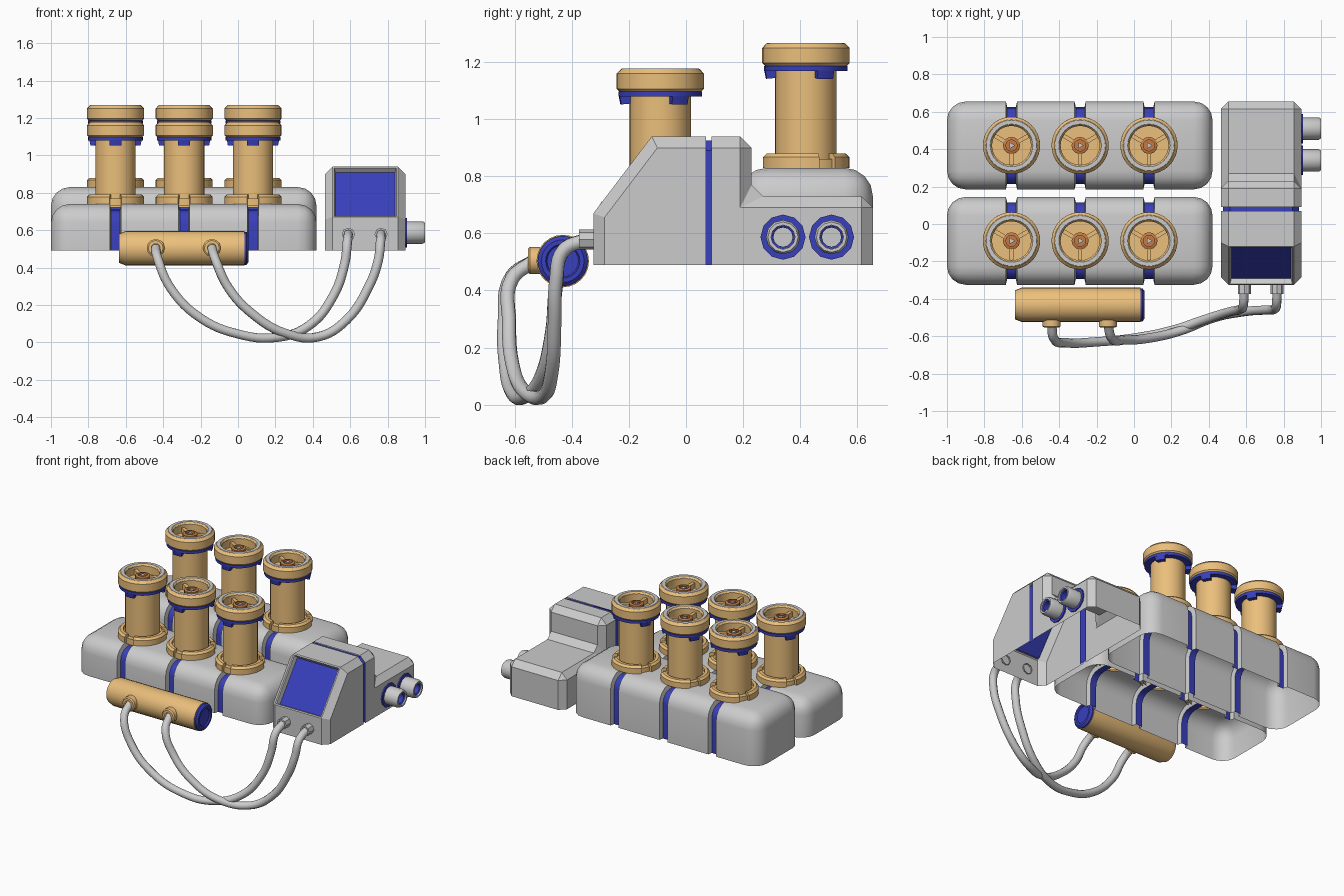
import bpy, bmesh
from math import radians, cos, sin, pi
from mathutils import Matrix, Vector

if "Cube" in bpy.data.objects:
    bpy.data.objects.remove(bpy.data.objects["Cube"])


def material(name, rgb):
    m = bpy.data.materials.new(name)
    m.diffuse_color = (*rgb, 1)
    m.use_nodes = True
    m.node_tree.nodes["Principled BSDF"].inputs["Base Color"].default_value = m.diffuse_color
    return m


TAN = material("tan", (0.83, 0.52, 0.2))
BLUE = material("blue", (0.04, 0.05, 0.5))
RUST = material("rust", (0.55, 0.2, 0.06))
TO_X = Matrix.Rotation(pi / 2, 4, 'Y')
TO_FRONT = Matrix.Rotation(pi / 2, 4, 'X')


def finish(bm, name, mats=(), angle=35):
    me = bpy.data.meshes.new(name)
    bm.to_mesh(me)
    bm.free()
    for m in mats:
        me.materials.append(m)
    me.shade_smooth()
    me.set_sharp_from_angle(angle=radians(angle))
    ob = bpy.data.objects.new(name, me)
    bpy.context.collection.objects.link(ob)
    return ob


def lathe(name, pts, loc, mat=None, n=32, rot=None, arc=None, closed=False):
    """Turn an (r, z) profile; arc=(start, end) degrees gives a capped sector."""
    bm = bmesh.new()
    a0, a1 = arc or (0, 360)
    steps = n + 1 if arc else n
    rows = []
    for i in range(steps):
        a = radians(a0 + (a1 - a0) * i / n)
        rows.append([bm.verts.new((r * cos(a), r * sin(a), z)) for r, z in pts])
    k = len(pts)
    for i in range(n):
        p, q = rows[i], rows[(i + 1) % steps]
        for j in range(k if closed else k - 1):
            bm.faces.new((p[j], q[j], q[(j + 1) % k], p[(j + 1) % k]))
    if arc:
        bm.faces.new(rows[0])
        bm.faces.new(rows[-1])
    bmesh.ops.remove_doubles(bm, verts=bm.verts, dist=1e-5)
    bmesh.ops.recalc_face_normals(bm, faces=bm.faces)
    bm.transform(Matrix.Translation(loc) @ (rot or Matrix()))
    return finish(bm, name, [mat] if mat else [])


def prism(pts, x0, x1):
    """Extrude a (y, z) side profile along x."""
    bm = bmesh.new()
    a = [bm.verts.new((x0, y, z)) for y, z in pts]
    b = [bm.verts.new((x1, y, z)) for y, z in pts]
    bm.faces.new(a)
    bm.faces.new(b)
    for i in range(len(pts)):
        j = (i + 1) % len(pts)
        bm.faces.new((a[i], a[j], b[j], b[i]))
    bmesh.ops.recalc_face_normals(bm, faces=bm.faces)
    return bm


def on_plane(item, axis, value):
    return all(abs(v.co[axis] - value) < 1e-4 for v in item.verts)


def bevel(bm, edges, width, seg=1):
    bmesh.ops.bevel(bm, geom=edges, offset=width, offset_type='OFFSET',
                    segments=seg, profile=0.5, affect='EDGES', clamp_overlap=True)


def open_up(bm, planes):
    gone = [f for f in bm.faces if any(on_plane(f, a, v) for a, v in planes)]
    bmesh.ops.delete(bm, geom=gone, context='FACES')


COLS = (-0.655, -0.288, 0.08)
BASE = 0.49


# Rounded, open-bottomed block with blue grooves
def block(name, y, top):
    bm = prism([(y - .235, BASE), (y - .235, top), (y + .235, top), (y + .235, BASE)], -1, .42)
    bevel(bm, [e for e in bm.edges if not on_plane(e, 2, BASE)], .1, 4)
    open_up(bm, [(2, BASE)])
    for c in COLS:
        for x in (c - .03, c + .03):
            bmesh.ops.bisect_plane(bm, geom=bm.verts[:] + bm.edges[:] + bm.faces[:],
                                   plane_co=(x, 0, 0), plane_no=(1, 0, 0))
    groove = [f for f in bm.faces
              if any(abs(f.calc_center_median().x - c) < .02 for c in COLS)]
    bmesh.ops.inset_region(bm, faces=groove, thickness=.007, depth=-.03,
                           use_even_offset=True, use_boundary=False)
    for f in groove:
        f.material_index = 1
    finish(bm, name, [None, BLUE])


# Column: collar, tube, clipped ring, cup-shaped head with hub
def column(row, i, x, y, z):
    loc, tag = (x, y, z), f"{row}_{i + 1}"
    lathe("tube_" + tag, [(.108, -.02), (.108, .37)], loc, TAN)
    lathe("collar_base_" + tag, [(.138, -.01), (.138, .03), (.108, .03)], loc, TAN)
    h = .357
    lathe("head_" + tag, [(.1, h), (.143, h), (.153, h + .01), (.153, h + .063), (.138, h + .079),
                          (.112, h + .079), (.105, h + .07), (.105, h + .015), (0, h + .015)], loc, TAN)
    lathe("rim_" + tag, [(.137, h + .078), (.135, h + .081), (.114, h + .081), (.104, h + .068)], loc)
    lathe("seal_ring_" + tag, [(.1, h), (.146, h), (.146, h - .018), (.1, h - .018)], loc, BLUE)
    lathe("hub_" + tag, [(.046, h + .015), (.046, h + .055), (.036, h + .06),
                         (.03, h + .06), (.03, h + .04), (0, h + .04)], loc, RUST, 12)
    lathe("hub_pin_" + tag, [(.02, h + .04), (.02, h + .058), (0, h + .058)], loc, None, 3)
    for k, a in enumerate((-90, 30, 150)):
        lathe(f"collar_part_{tag}_{k}", [(.12, 0), (.153, 0), (.153, .037), (.14, .05), (.12, .05)],
              loc, TAN, 10, arc=(a + 12, a + 108), closed=True)
        lathe(f"clip_{tag}_{k}", [(.106, h - .042), (.14, h - .045), (.146, h - .016), (.106, h - .016)],
              loc, BLUE, 4, arc=(a - 13, a + 13), closed=True)
        bm = bmesh.new()
        bmesh.ops.create_cube(bm, size=1)
        bm.transform(Matrix.Translation(loc) @ Matrix.Rotation(radians(a), 4, 'Z')
                     @ Matrix.Translation((.073, 0, h + .032)) @ Matrix.Diagonal((.07, .022, .036, 1)))
        finish(bm, f"spoke_{tag}_{k}", [TAN])


for row, y, top in (("front", -.09, .74), ("back", .42, .83)):
    block(row + "_block", y, top)
    for i, x in enumerate(COLS):
        column(row, i, x, y, top)

# Control box: front shell with recessed sloping screen
X0, X1 = .465, .895
bm = prism([(-.325, BASE), (-.325, .67), (-.12, .94), (.07, .94), (.07, BASE)], X0, X1)
bevel(bm, [e for e in bm.edges if (on_plane(e, 0, X0) or on_plane(e, 0, X1))
           and not on_plane(e, 2, BASE) and not on_plane(e, 1, .07)], .04)
open_up(bm, [(2, BASE), (1, .07)])
slope = max(bm.faces, key=lambda f: f.normal.dot(Vector((0, -.8, .6))))
bmesh.ops.inset_region(bm, faces=[slope], thickness=.012, depth=0)
bmesh.ops.inset_region(bm, faces=[slope], thickness=.01, depth=-.03)
slope.material_index = 1
finish(bm, "control_box_front", [None, BLUE], 20)

# Control box: rear shell with low extension
bm = prism([(.09, BASE), (.09, .94), (.23, .94), (.23, .73), (.655, .73), (.655, BASE)], X0, X1)
bevel(bm, [e for e in bm.edges if not on_plane(e, 2, BASE) and not on_plane(e, 1, .09)], .04)
open_up(bm, [(2, BASE), (1, .09)])
finish(bm, "control_box_rear", angle=20)

# Blue seam between the shells
bm = prism([(.05, BASE), (.05, .925), (.11, .925), (.11, BASE)], X0 + .012, X1 - .012)
bevel(bm, [e for e in bm.edges if abs(e.verts[0].co.y - e.verts[1].co.y) > .01
           and not on_plane(e, 2, BASE)], .035)
open_up(bm, [(2, BASE), (1, .05), (1, .11)])
finish(bm, "control_box_seam", [BLUE], 20)

# Side ports
for i, y in enumerate((.34, .51)):
    loc = (.895, y, .587)
    lathe(f"port_{i}", [(.06, -.01), (.06, .092), (.053, .105), (.042, .105), (.042, .05), (0, .05)],
          loc, None, 12, TO_X)
    lathe(f"port_collar_{i}", [(.079, -.01), (.079, .008), (.058, .008)], loc, BLUE, 12, TO_X)
    lathe(f"port_lining_{i}", [(.0415, .095), (.034, .09), (.034, .052)], loc, BLUE, 12, TO_X)

# Horizontal canister with blue end cap
can = (0, -.432, .503)
lathe("canister", [(0, -.635), (.078, -.635), (.092, -.6), (.092, .035), (0, .035)], can, TAN, 24, TO_X)
lathe("canister_cap", [(.088, .03), (.088, .045), (.075, .056), (.06, .056), (.055, .048), (0, .048)],
      can, BLUE, 24, TO_X)

# Cables with a socket at both ends
PATHS = (
    [(-.44, -.53, .505), (-.43, -.61, .45), (-.36, -.635, .29), (-.2, -.63, .13), (0, -.61, .045),
     (.2, -.57, .026), (.38, -.51, .09), (.51, -.47, .25), (.57, -.455, .42), (.585, -.43, .54), (.59, -.35, .578)],
    [(-.14, -.53, .505), (-.12, -.61, .44), (-.05, -.62, .29), (.08, -.61, .15), (.25, -.57, .05),
     (.43, -.5, .03), (.58, -.47, .12), (.7, -.46, .3), (.75, -.455, .44), (.762, -.43, .54), (.765, -.35, .578)],
)
for i, path in enumerate(PATHS):
    cu = bpy.data.curves.new(f"cable_{i}", 'CURVE')
    cu.dimensions = '3D'
    cu.bevel_depth, cu.bevel_resolution, cu.resolution_u = .025, 3, 6
    sp = cu.splines.new('BEZIER')
    sp.bezier_points.add(len(path) - 1)
    for p, co in zip(sp.bezier_points, path):
        p.co = co
        p.handle_left_type = p.handle_right_type = 'AUTO'
    bpy.context.collection.objects.link(bpy.data.objects.new(f"cable_{i}", cu))
    x = path[0][0]
    lathe(f"canister_socket_{i}", [(.048, 0), (.048, .035), (.04, .042), (.024, .042)],
          (x, -.512, .505), TAN, 12, TO_FRONT)
    lathe(f"box_socket_{i}", [(.035, -.01), (.035, .05), (.024, .05)],
          (path[-1][0], -.325, .578), None, 8, TO_FRONT)
